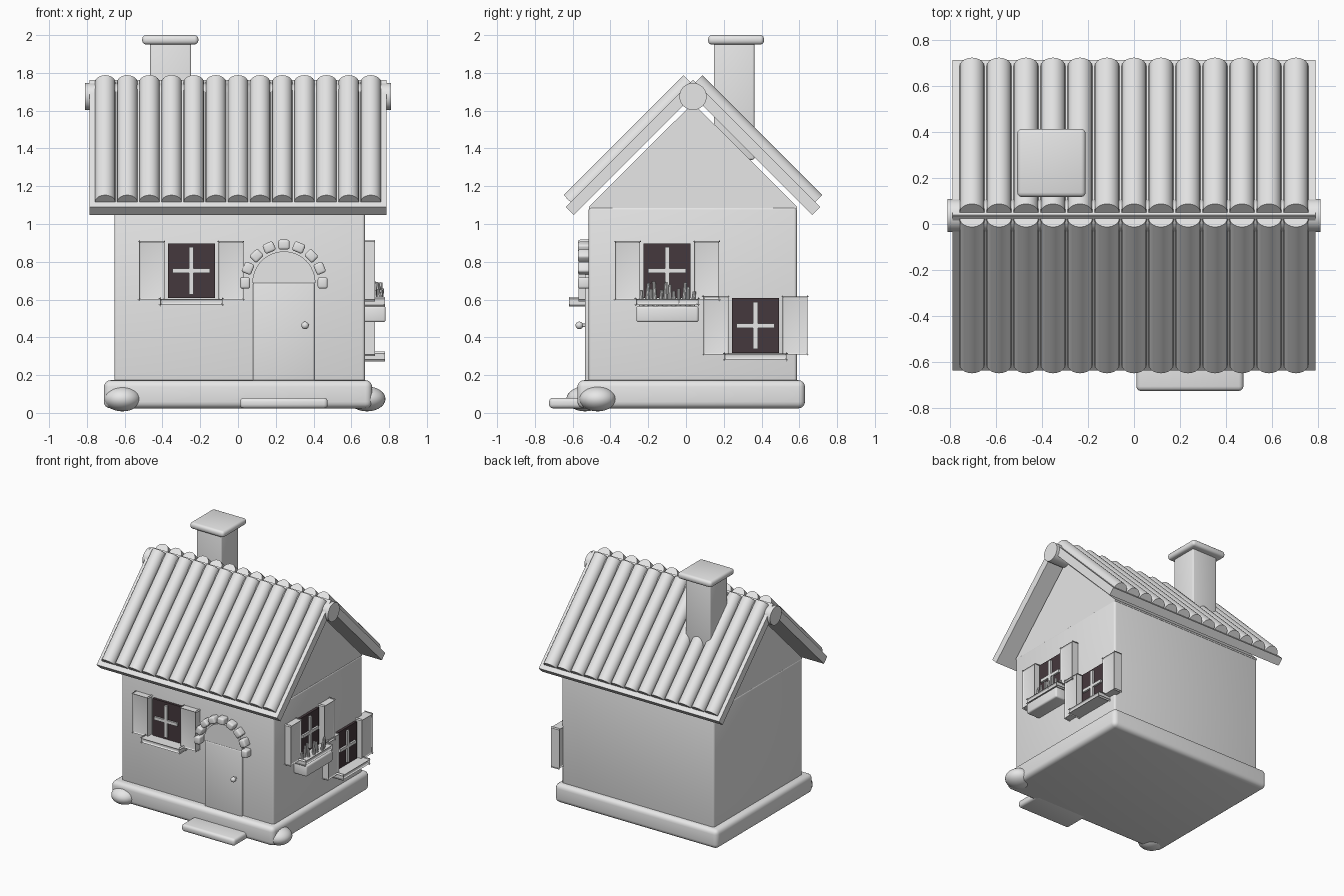
import bpy, bmesh, math, random
from mathutils import Matrix, Vector

if "Cube" in bpy.data.objects:
    bpy.data.objects.remove(bpy.data.objects["Cube"])

random.seed(4)


def material(name, rgb):
    m = bpy.data.materials.new(name)
    m.diffuse_color = (*rgb, 1)
    m.use_nodes = True
    m.node_tree.nodes["Principled BSDF"].inputs["Base Color"].default_value = m.diffuse_color
    return m


PLASTER = material("pale_grey", (0.8, 0.8, 0.8))
DARK = material("dark_glass", (0.06, 0.04, 0.047))
GOLD = material("warm_glow", (0.6, 0.36, 0.1))
CY = 0.037  # ridge line of the house in y


def finish(bm, name, mat, matrix=None):
    if matrix:
        bm.transform(matrix)
    bmesh.ops.recalc_face_normals(bm, faces=bm.faces)
    mesh = bpy.data.meshes.new(name)
    bm.to_mesh(mesh)
    bm.free()
    mesh.materials.append(mat)
    ob = bpy.data.objects.new(name, mesh)
    bpy.context.collection.objects.link(ob)
    bpy.ops.object.select_all(action='DESELECT')
    ob.select_set(True)
    bpy.context.view_layer.objects.active = ob
    bpy.ops.object.shade_smooth_by_angle(angle=math.radians(35))
    return ob


def box(name, x, y, z, mat=PLASTER, bevel=0.0, seg=3, matrix=None):
    """Box from (min, max) ranges, optionally rounded and then transformed."""
    bm = bmesh.new()
    bmesh.ops.create_cube(bm, size=1)
    for v in bm.verts:
        v.co = Vector([(r[0] + r[1]) / 2 + c * (r[1] - r[0])
                       for c, r in zip(v.co, (x, y, z))])
    if bevel:
        bmesh.ops.bevel(bm, geom=bm.edges[:], offset=bevel, segments=seg,
                        profile=0.5, affect='EDGES')
    return finish(bm, name, mat, matrix)


def rod(name, a, b, r, mat=PLASTER, sides=20, r2=None):
    """Cylinder or cone between two points."""
    a, b = Vector(a), Vector(b)
    bm = bmesh.new()
    bmesh.ops.create_cone(bm, cap_ends=True, segments=sides, radius1=r,
                          radius2=r if r2 is None else r2, depth=(b - a).length)
    rot = (b - a).to_track_quat('Z', 'Y').to_matrix().to_4x4()
    return finish(bm, name, mat, Matrix.Translation((a + b) / 2) @ rot)


def ball(name, centre, size):
    bm = bmesh.new()
    bmesh.ops.create_uvsphere(bm, u_segments=24, v_segments=14, radius=1)
    return finish(bm, name, PLASTER, Matrix.Translation(centre) @ Matrix.Diagonal((*size, 1)))


def prism(name, pts, depth, mat, matrix):
    """Profile in local x-z, extruded from y = 0 to y = -depth."""
    bm = bmesh.new()
    f = bm.faces.new([bm.verts.new((px, 0, pz)) for px, pz in pts])
    ext = bmesh.ops.extrude_face_region(bm, geom=[f])["geom"]
    for v in ext:
        if isinstance(v, bmesh.types.BMVert):
            v.co.y -= depth
    return finish(bm, name, mat, matrix)


# Plinth, walls, doorstep and corner stones
box("plinth", (-0.71, 0.71), (-0.575, 0.63), (0.024, 0.173), bevel=0.035, seg=4)
box("walls", (-0.655, 0.672), (-0.515, 0.587), (0.1, 1.09), bevel=0.015)
box("doorstep", (0.01, 0.475), (-0.725, -0.5), (0.024, 0.08), bevel=0.02)
ball("left_corner_stone", (-0.612, -0.535, 0.074), (0.098, 0.098, 0.066))
ball("right_corner_stone", (0.683, -0.468, 0.074), (0.098, 0.098, 0.066))

# Gable block under the roof
prism("gable", [(-0.551, 1.08), (0.551, 1.08), (0.551, 1.092), (0, 1.64), (-0.551, 1.092)],
      1.32, PLASTER, Matrix.Translation((-0.652, CY, 0)) @ Matrix.Rotation(math.pi / 2, 4, 'Z'))

# Roof slabs and tile rows on both slopes
for side, label in ((1, "front"), (-1, "back")):
    tilt = Matrix.Translation((0, CY - side * 0.317, 1.405)) @ Matrix.Rotation(side * math.pi / 4, 4, 'X')
    box(label + "_roof_slab", (-0.787, 0.787), (-0.475, 0.475), (-0.03, 0.03), matrix=tilt)
    for i in range(13):
        x = (i - 6) * 0.1172
        rod(label + "_roof_tile", (x, CY - side * 0.647, 1.115), (x, CY - side * 0.012, 1.75), 0.054)
rod("ridge_beam", (-0.81, CY, 1.675), (0.81, CY, 1.675), 0.072, sides=32)

# Chimney
box("chimney", (-0.465, -0.248), (0.147, 0.362), (1.34, 1.96), bevel=0.01)
box("chimney_cap", (-0.507, -0.21), (0.117, 0.413), (1.95, 2.0), bevel=0.02)

# Door with rounded top, knob and stone arch
box("door", (0.08, 0.405), (-0.535, -0.49), (0.16, 0.69), bevel=0.01)
arch = [(0.167 * math.cos(math.pi * t / 24), 0.167 * math.sin(math.pi * t / 24)) for t in range(25)]
prism("door_arch_panel", arch, 0.035, PLASTER, Matrix.Translation((0.243, -0.5, 0.688)))
ball("door_knob", (0.355, -0.565, 0.463), (0.02, 0.02, 0.02))
rod("knob_stem", (0.355, -0.53, 0.463), (0.355, -0.56, 0.463), 0.009)
for i in range(9):
    a = math.pi * i / 8
    place = (Matrix.Translation((0.243 + 0.205 * math.cos(a), -0.53, 0.688 + 0.203 * math.sin(a)))
             @ Matrix.Rotation(-a, 4, 'Y'))
    box("arch_stone", (-0.026, 0.026), (-0.042, 0.042), (-0.03, 0.03), bevel=0.012, matrix=place)


# Windows: local x along the wall, local -y out of the wall, z from the centre
def window(place):
    box("window_glow", (-0.11, 0.11), (0, -0.018), (-0.13, 0.13), GOLD, matrix=place)
    box("window_pane", (-0.124, 0.124), (0.01, -0.02), (-0.145, 0.145), DARK, matrix=place)
    box("window_upright", (-0.012, 0.012), (-0.01, -0.035), (-0.125, 0.125), matrix=place)
    box("window_crossbar", (-0.1, 0.1), (-0.01, -0.034), (-0.012, 0.012), matrix=place)
    box("window_sill", (-0.165, 0.165), (0.01, -0.095), (-0.18, -0.148), bevel=0.01, matrix=place)
    for s in (-1, 1):
        r = sorted((s * 0.143, s * 0.276))
        box("shutter", r, (0.01, -0.045), (-0.153, 0.155), bevel=0.008, matrix=place)


turn = Matrix.Rotation(math.pi / 2, 4, 'Z')
window(Matrix.Translation((-0.247, -0.515, 0.752)))
window(Matrix.Translation((0.672, -0.1, 0.752)) @ turn)
window(Matrix.Translation((0.672, 0.368, 0.462)) @ turn)

# Flower box with stems
box("flower_box", (0.665, 0.782), (-0.263, 0.066), (0.48, 0.565), bevel=0.012)
for i in range(12):
    y = -0.235 + i * 0.0245
    x = 0.735 + random.uniform(-0.012, 0.02)
    top = (x + random.uniform(-0.01, 0.015), y + random.uniform(-0.015, 0.015), random.uniform(0.64, 0.7))
    rod("flower_stem", (x, y, 0.55), top, 0.013, sides=10, r2=0.009)
